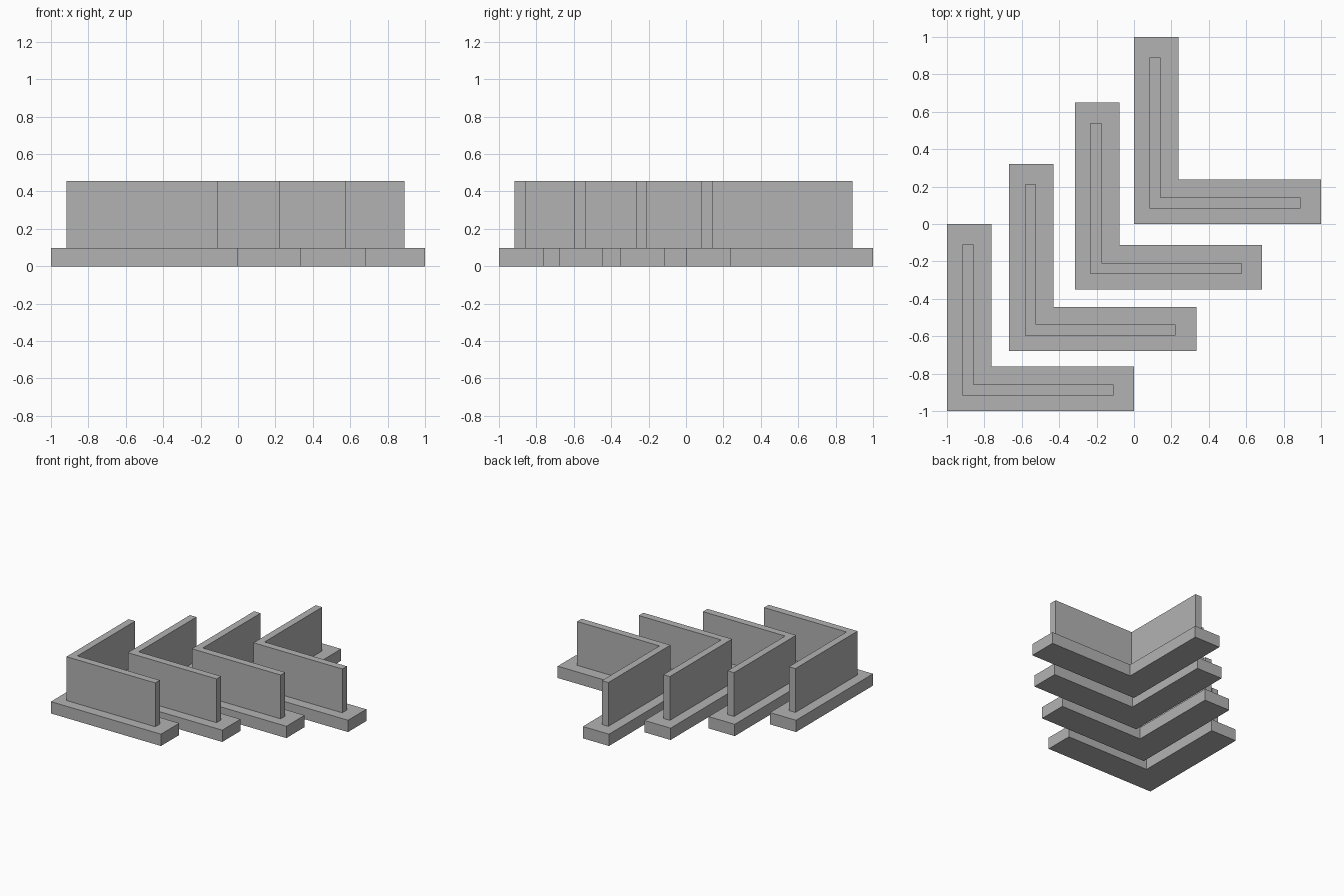
import bpy, bmesh

if "Cube" in bpy.data.objects:
    bpy.data.objects.remove(bpy.data.objects["Cube"])

# Lower-left outer corner of each L-shaped unit
CORNERS = [(-1.0, -1.0), (-0.667, -0.68), (-0.315, -0.35), (0.0, 0.0)]
BASE_TOP, WALL_TOP = 0.097, 0.457

grey = bpy.data.materials.new("plain grey")
grey.diffuse_color = (0.45, 0.45, 0.45, 1)
grey.use_nodes = True
grey.node_tree.nodes["Principled BSDF"].inputs["Base Color"].default_value = grey.diffuse_color


def l_prism(name, corner, start, thick, end, z0, z1):
    """Extrude an L outline whose two arms run along +x and +y."""
    a, b, c = start, start + thick, end
    outline = [(a, a), (c, a), (c, b), (b, b), (b, c), (a, c)]
    bm = bmesh.new()
    face = bm.faces.new([bm.verts.new((x, y, 0)) for x, y in outline])
    top = bmesh.ops.extrude_face_region(bm, geom=[face])["geom"]
    bmesh.ops.translate(bm, vec=(0, 0, z1 - z0),
                        verts=[v for v in top if isinstance(v, bmesh.types.BMVert)])
    bmesh.ops.recalc_face_normals(bm, faces=bm.faces)
    mesh = bpy.data.meshes.new(name)
    bm.to_mesh(mesh)
    bm.free()
    mesh.materials.append(grey)
    obj = bpy.data.objects.new(name, mesh)
    obj.location = (*corner, z0)
    bpy.context.collection.objects.link(obj)
    return obj


for i, corner in enumerate(CORNERS, 1):
    # Wide low footing
    l_prism(f"footing_{i}", corner, 0.0, 0.237, 1.0, 0.0, BASE_TOP)
    # Thin upright wall standing on the footing
    l_prism(f"wall_{i}", corner, 0.083, 0.059, 0.89, BASE_TOP, WALL_TOP)
